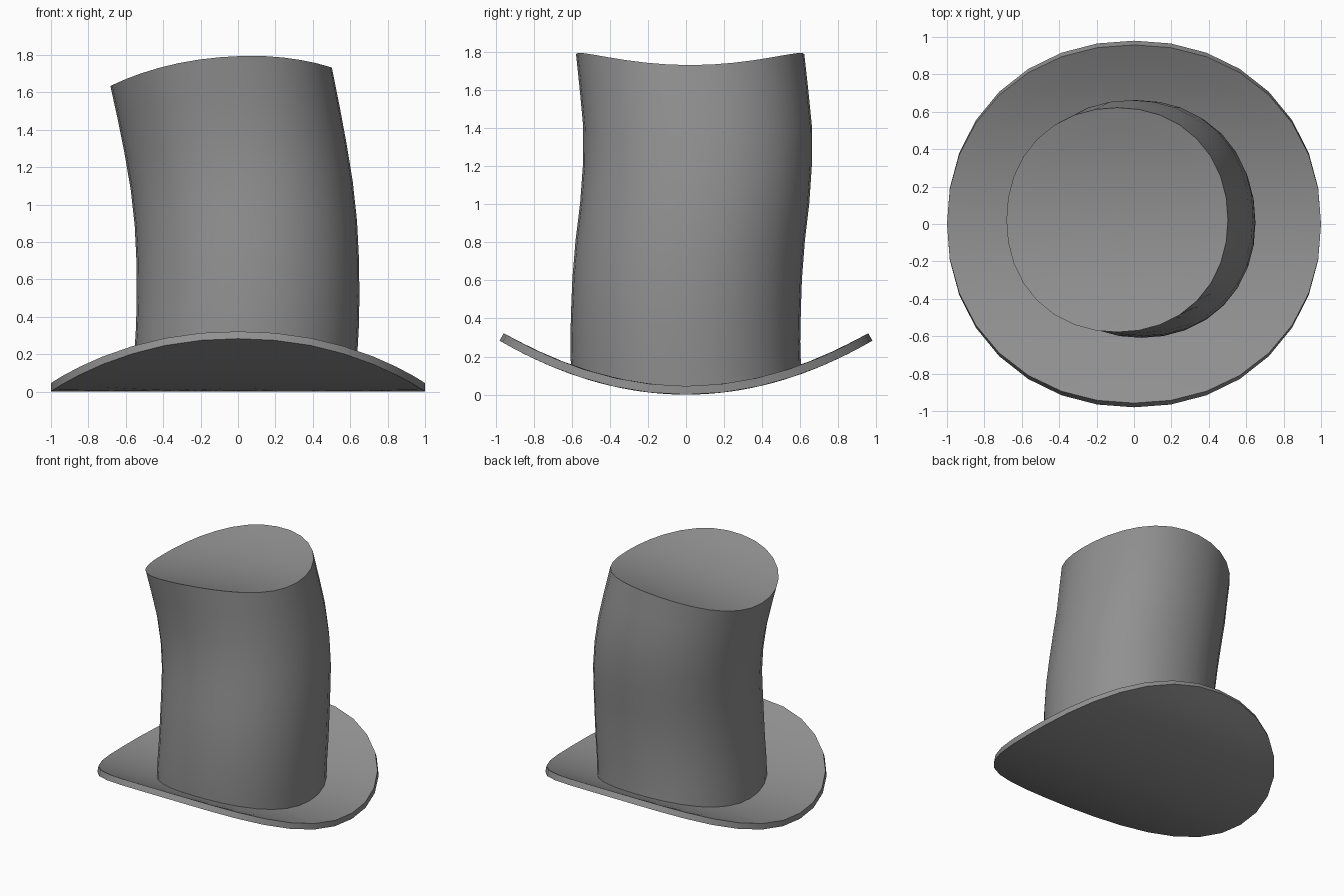
import bpy, bmesh, math
from mathutils import Vector

if "Cube" in bpy.data.objects:
    bpy.data.objects.remove(bpy.data.objects["Cube"])

N = 32          # sides of every round outline
BEND = 0.295    # the whole hat sags along y: z += BEND * y^2
THICK = 0.045
P = 2.12        # outlines are very slightly squared circles

felt = bpy.data.materials.new("dark_felt")
felt.diffuse_color = (0.28, 0.28, 0.28, 1)
felt.use_nodes = True
felt.node_tree.nodes["Principled BSDF"].inputs["Base Color"].default_value = felt.diffuse_color


def circle(rx, ry):
    pts = []
    for i in range(N):
        c, s = math.cos(2 * math.pi * i / N), math.sin(2 * math.pi * i / N)
        k = (abs(c) ** P + abs(s) ** P) ** (-1 / P)
        pts.append((rx * c * k, ry * s * k))
    return pts


def bridge(bm, a, b):
    for i in range(N):
        j = (i + 1) % N
        bm.faces.new((a[i], a[j], b[j], b[i]))


def build(name, rings, start=None, end=None):
    """Skin a stack of rings, closing the ends with fans to start / end points."""
    bm = bmesh.new()
    loops = [[bm.verts.new(p) for p in ring] for ring in rings]
    for a, b in zip(loops, loops[1:]):
        bridge(bm, a, b)
    for point, loop in ((start, loops[0]), (end, loops[-1])):
        if point is not None:
            c = bm.verts.new(point)
            for i in range(N):
                bm.faces.new((loop[i], loop[(i + 1) % N], c))
    bmesh.ops.recalc_face_normals(bm, faces=bm.faces)
    mesh = bpy.data.meshes.new(name)
    bm.to_mesh(mesh)
    bm.free()
    mesh.materials.append(felt)
    ob = bpy.data.objects.new(name, mesh)
    bpy.context.collection.objects.link(ob)
    bpy.ops.object.select_all(action='DESELECT')
    ob.select_set(True)
    bpy.context.view_layer.objects.active = ob
    bpy.ops.object.shade_smooth_by_angle(angle=math.radians(35))
    return ob


# Brim: disc sagging along y, with an even thickness
def brim_point(x, y, t):
    n = Vector((0, -2 * BEND * y, 1)).normalized()
    return Vector((x, y, BEND * y * y)) + n * t


steps = [k / 8 for k in range(1, 9)]
under = [[brim_point(x, y, 0) for x, y in circle(s, 0.98 * s)] for s in steps]
upper = [[brim_point(x, y, THICK) for x, y in circle(s, 0.98 * s)] for s in reversed(steps)]
build("brim", under + upper, (0, 0, 0), (0, 0, THICK))

# Crown: crooked tube, rows of (height, centre x, centre y)
path = [(0.03, 0.033, 0.0), (0.17, 0.04, -0.004), (0.34, 0.05, 0.0), (0.5, 0.054, 0.006),
        (0.7, 0.052, 0.022), (0.9, 0.042, 0.046), (1.1, 0.02, 0.06),
        (1.3, -0.013, 0.061), (1.5, -0.051, 0.042), (1.69, -0.09, 0.022)]


def crown_ring(z, cx, cy, s=1.0):
    tilt = 0.083 * (z / 1.69) ** 2
    flare = s * (1 + 0.008 * (1 - z / 1.69))
    return [(cx + x, cy + y, z + tilt * (cx + x) + BEND * y * y)
            for x, y in circle(0.592 * flare, 0.6 * flare)]


walls = [crown_ring(*row) for row in path]
# Crown lid follows the same sag
lid = [crown_ring(*path[-1], s) for s in (0.8, 0.6, 0.4, 0.2)]
build("crown", walls + lid, None, (-0.09, 0.022, 1.69 - 0.083 * 0.09))
